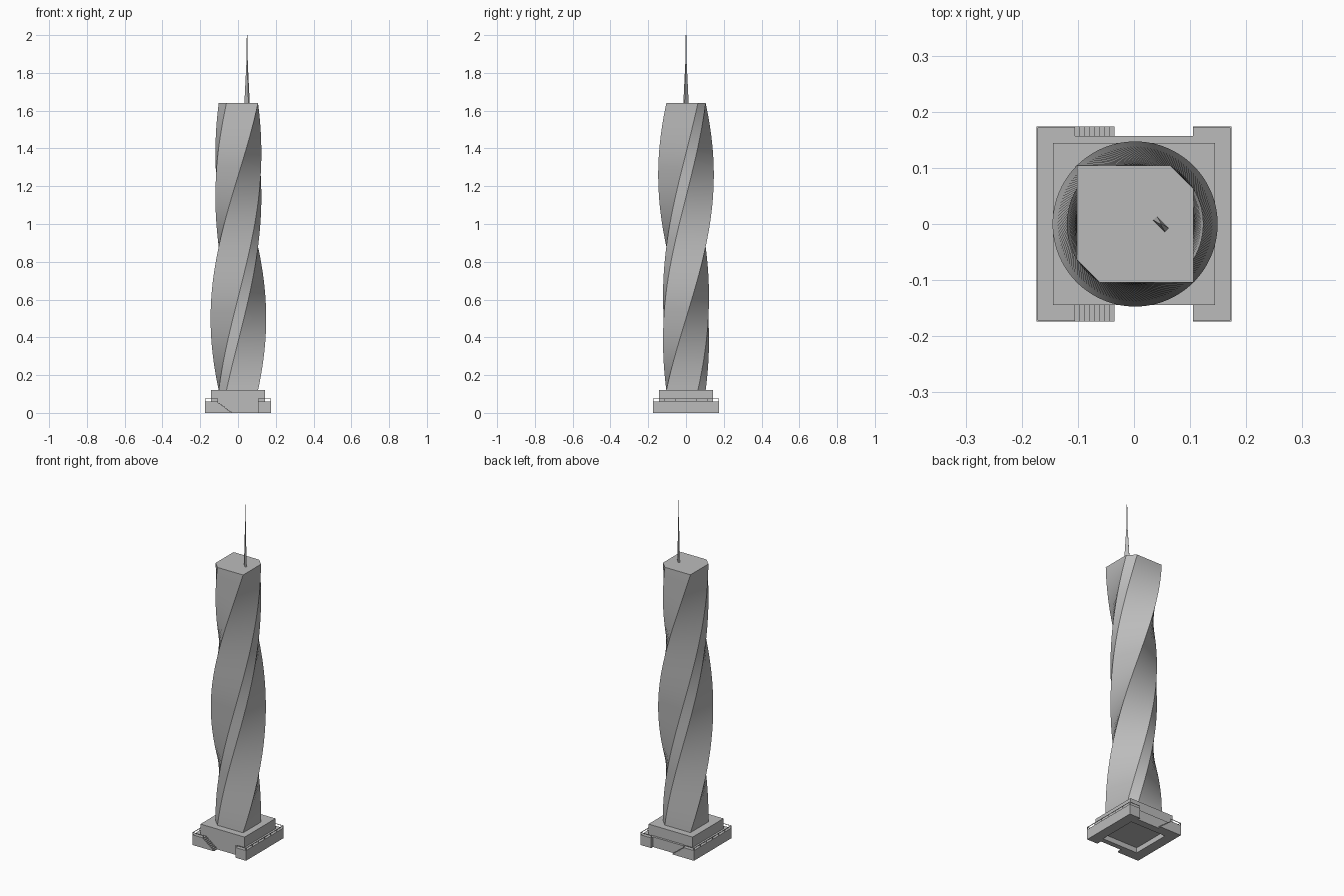
import bpy, bmesh, math

if "Cube" in bpy.data.objects:
    bpy.data.objects.remove(bpy.data.objects["Cube"])

grey = bpy.data.materials.new("concrete_grey")
grey.diffuse_color = (0.5, 0.5, 0.5, 1)
grey.use_nodes = True
grey.node_tree.nodes["Principled BSDF"].inputs["Base Color"].default_value = grey.diffuse_color


def finish(name, bm):
    bmesh.ops.recalc_face_normals(bm, faces=bm.faces)
    me = bpy.data.meshes.new(name)
    bm.to_mesh(me)
    bm.free()
    ob = bpy.data.objects.new(name, me)
    bpy.context.collection.objects.link(ob)
    me.materials.append(grey)
    return ob


def add_box(bm, lo, hi):
    vs = bmesh.ops.create_cube(bm, size=1)["verts"]
    for v in vs:
        v.co = [(a + b) / 2 + c * (b - a) for a, b, c in zip(lo, hi, v.co)]


def box(name, lo, hi):
    bm = bmesh.new()
    add_box(bm, lo, hi)
    return finish(name, bm)


def loft(name, rings):
    """Skin closed rings of points and cap both ends."""
    bm = bmesh.new()
    loops = [[bm.verts.new(p) for p in r] for r in rings]
    n = len(loops[0])
    for a, b in zip(loops, loops[1:]):
        for i in range(n):
            j = (i + 1) % n
            bm.faces.new((a[i], a[j], b[j], b[i]))
    bm.faces.new(loops[0][::-1])
    bm.faces.new(loops[-1])
    return finish(name, bm)


W = 0.174      # podium half width
B = 0.144      # upper block half width
DECK = 0.06    # podium deck height
BASE = 0.12    # tower foot
ROOF = 1.64    # tower roof
N = 0.105      # notch half width

# Podium with stair notches front and back, and a recess beneath
podium = box("podium", (-W, -W, 0), (W, W, DECK))
cuts = [("front_notch", (-N, -W - 0.1, -0.1), (N, -B, 0.2)),
        ("back_notch", (-N, 0.157, -0.1), (N, W + 0.1, 0.2)),
        ("under_recess", (-0.115, -0.115, -0.1), (0.115, 0.115, 0.03))]
for name, lo, hi in cuts:
    cutter = box(name + "_cutter", lo, hi)
    cutter.hide_render = True
    cutter.hide_set(True)
    mod = podium.modifiers.new(name, "BOOLEAN")
    mod.operation = "DIFFERENCE"
    mod.solver = "EXACT"
    mod.object = cutter

# Upper podium block
box("upper_block", (-B, -B, DECK), (B, B, BASE))

# Stairs rising to the left inside each notch
STEPS = 8
for name, y0, y1 in (("front_stairs", -W, -B), ("back_stairs", 0.157, W)):
    bm = bmesh.new()
    run = 0.07 / STEPS
    for i in range(STEPS):
        x = -N + i * run
        add_box(bm, (x, y0, 0), (x + run, y1, DECK * (STEPS - i) / (STEPS + 1)))
    finish(name, bm)

# Thin guard rails on both sides, returning to the notches
T = 0.0025
RAIL = 0.075
for side, s in (("left", -1), ("right", 1)):
    bm = bmesh.new()
    xa, xb = sorted((s * W, s * (W - T)))
    add_box(bm, (xa, -W, RAIL - T), (xb, W, RAIL))
    for k in range(7):
        y = -W + k * (2 * W - T) / 6
        add_box(bm, (xa, y, DECK), (xb, y + T, RAIL - T))
    for y in (-W, W - T):
        ra, rb = sorted((s * (W - T), s * N))
        add_box(bm, (ra, y, RAIL - T), (rb, y + T, RAIL))
        pa, pb = sorted((s * N, s * (N + T)))
        add_box(bm, (pa, y, DECK), (pb, y + T, RAIL - T))
    finish(side + "_guard_rail", bm)

# Tower: square with two chamfered corners, turned half a revolution
H, C = 0.104, 0.063
plan = [(-C, -H), (H, -H), (H, C), (C, H), (-H, H), (-H, -C)]
LEVELS = 72
rings = []
for k in range(LEVELS + 1):
    t = k / LEVELS
    c, s = math.cos(math.pi * t), math.sin(math.pi * t)
    rings.append([(0.002 + x * c - y * s, x * s + y * c,
                   BASE + (ROOF - BASE) * t) for x, y in plan])
tower = loft("twisted_tower", rings)
bpy.context.view_layer.objects.active = tower
tower.select_set(True)
bpy.ops.object.shade_smooth_by_angle(angle=math.radians(30))
tower.select_set(False)

# Mast: flat blade along the diagonal, tapering to a needle
blade = [(-1, -0.5), (1, -0.5), (1, 0.5), (-1, 0.5)]
r = math.sqrt(0.5)
mast = []
for z, a, b in ((ROOF, 0.015, 0.010), (1.67, 0.0135, 0.009),
                (1.85, 0.0035, 0.004), (2.0, 0.001, 0.002)):
    mast.append([(0.048 + r * (u * a + v * b), r * (-u * a + v * b), z)
                 for u, v in blade])
loft("roof_mast", mast)
